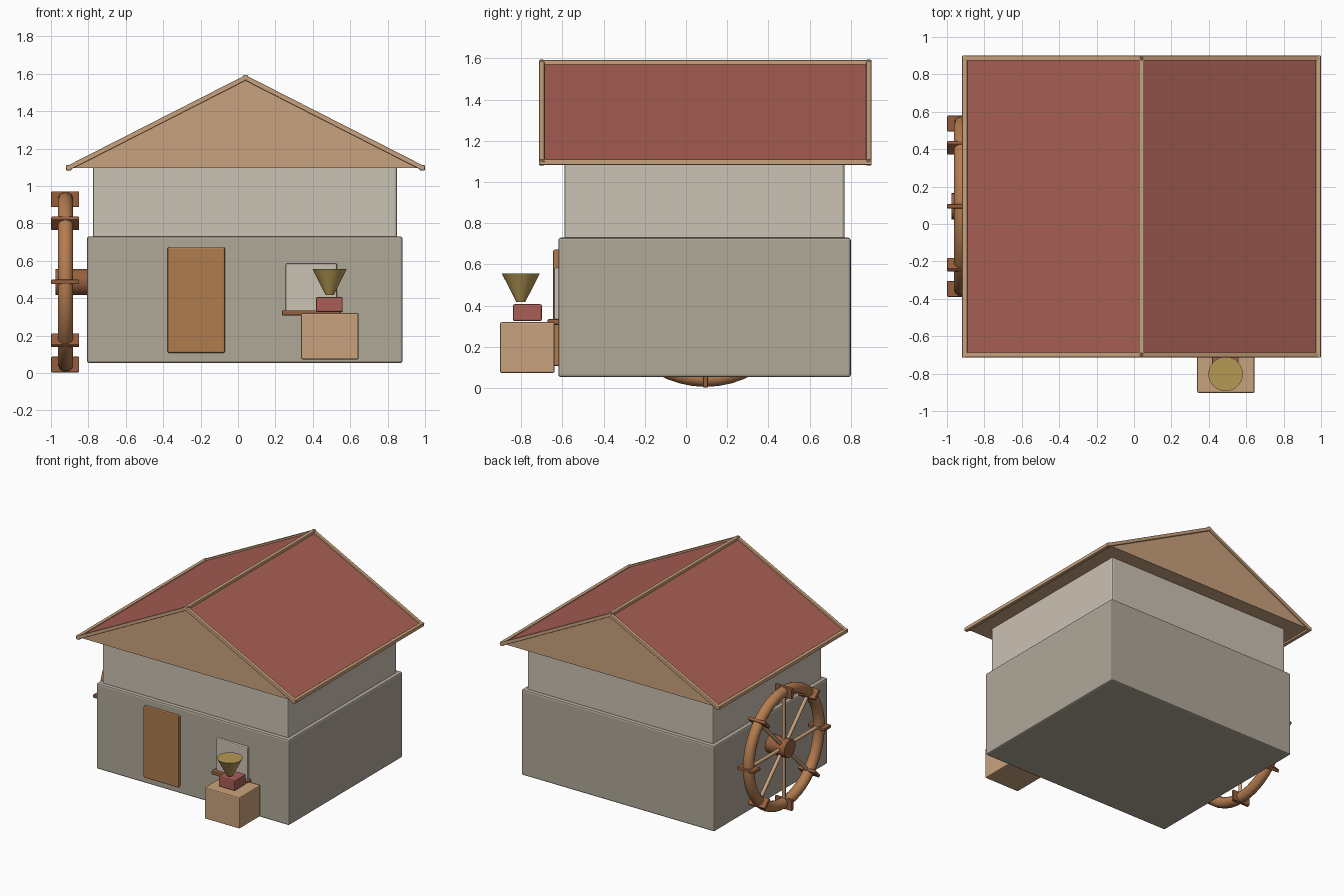
import bpy, bmesh, math
from mathutils import Vector, Matrix

if "Cube" in bpy.data.objects:
    bpy.data.objects.remove(bpy.data.objects["Cube"], do_unlink=True)


def material(name, code):
    def linear(v):
        return v / 12.92 if v <= 0.04045 else ((v + 0.055) / 1.055) ** 2.4
    rgb = [linear(int(code[i:i + 2], 16) / 255) for i in (0, 2, 4)]
    m = bpy.data.materials.new(name)
    m.use_nodes = True
    m.diffuse_color = (*rgb, 1)
    bsdf = m.node_tree.nodes["Principled BSDF"]
    bsdf.inputs["Base Color"].default_value = (*rgb, 1)
    bsdf.inputs["Roughness"].default_value = 0.8
    return m


STONE = material("grey stone", "B0A899")
PLASTER = material("pale plaster", "CBC2B4")
RED = material("roof red", "A85F55")
TAN = material("light timber", "C9A27D")
DOOR = material("door wood", "AF7C4D")
WHEEL = material("wheel wood", "B57D50")
DARK = material("dark wood", "965F3E")
BRASS = material("brass", "B69A55")


def finish(bm, name, mats, bevel=0):
    mesh = bpy.data.meshes.new(name)
    bmesh.ops.recalc_face_normals(bm, faces=bm.faces)
    bm.to_mesh(mesh)
    bm.free()
    for m in mats:
        mesh.materials.append(m)
    ob = bpy.data.objects.new(name, mesh)
    bpy.context.collection.objects.link(ob)
    if bevel:
        mod = ob.modifiers.new("soft edges", "BEVEL")
        mod.width = bevel
        mod.segments = 2
    return ob


def smooth(ob, angle=40):
    bpy.ops.object.select_all(action="DESELECT")
    ob.select_set(True)
    bpy.context.view_layer.objects.active = ob
    bpy.ops.object.shade_smooth_by_angle(angle=math.radians(angle))


def box(name, x, y, z, mat, bevel=0.008):
    """Box spanning the (low, high) pairs x, y and z."""
    bm = bmesh.new()
    spans = (x, y, z)
    mid = Vector([(a + b) / 2 for a, b in spans])
    size = Vector([b - a for a, b in spans])
    bmesh.ops.create_cube(bm, size=1, matrix=Matrix.Translation(mid) @ Matrix.Diagonal(size.to_4d()))
    return finish(bm, name, [mat], bevel)


def beam(name, a, b, thick, mat):
    """Square timber running between two points."""
    a, b = Vector(a), Vector(b)
    d = b - a
    bm = bmesh.new()
    turn = d.to_track_quat("X", "Z").to_matrix().to_4x4()
    scale = Matrix.Diagonal((d.length + thick, thick, thick, 1))
    bmesh.ops.create_cube(bm, size=1, matrix=Matrix.Translation((a + b) / 2) @ turn @ scale)
    return finish(bm, name, [mat], 0.004)


def rod(name, a, b, r1, r2, mat, sides=24):
    a, b = Vector(a), Vector(b)
    d = b - a
    bm = bmesh.new()
    turn = d.to_track_quat("Z", "Y").to_matrix().to_4x4()
    bmesh.ops.create_cone(bm, cap_ends=True, segments=sides, radius1=r1, radius2=r2,
                          depth=d.length, matrix=Matrix.Translation((a + b) / 2) @ turn)
    ob = finish(bm, name, [mat])
    smooth(ob)
    return ob


# Walls
box("lower_wall", (-0.807, 0.88), (-0.62, 0.80), (0.053, 0.73), STONE, 0.012)
box("upper_wall", (-0.775, 0.85), (-0.59, 0.77), (0.68, 1.12), PLASTER, 0.012)

# Solid gable roof with red slopes
left, right, ridge = (-0.905, 1.097), (0.985, 1.097), (0.04, 1.578)
front, back = -0.70, 0.887
bm = bmesh.new()
ends = [[bm.verts.new((x, y, z)) for x, z in (left, right, ridge)] for y in (front, back)]
for end in ends:
    bm.faces.new(end)
for i in range(3):
    j = (i + 1) % 3
    face = bm.faces.new((ends[0][i], ends[0][j], ends[1][j], ends[1][i]))
    face.material_index = 0 if i == 0 else 1
finish(bm, "roof", [TAN, RED])

# Timber trim along the roof edges
for name, (x, z) in (("left_eave", left), ("right_eave", right), ("ridge_beam", ridge)):
    beam(name, (x, front, z), (x, back, z), 0.028, TAN)
for end_name, y in (("front", front), ("back", back)):
    for side, (x, z) in (("left", left), ("right", right)):
        beam(f"{end_name}_{side}_rake", (x, y, z), (ridge[0], y, ridge[1]), 0.026, TAN)

# Door, window and sill
box("door", (-0.377, -0.07), (-0.645, -0.60), (0.107, 0.672), DOOR)
box("window", (0.255, 0.53), (-0.64, -0.60), (0.32, 0.585), PLASTER)
box("window_sill", (0.235, 0.55), (-0.672, -0.60), (0.307, 0.335), DARK, 0.006)

# Grinder on its stand
box("stand", (0.338, 0.645), (-0.903, -0.638), (0.073, 0.32), TAN)
box("grinder_body", (0.418, 0.56), (-0.84, -0.70), (0.325, 0.407), RED)
rod("hopper", (0.49, -0.802, 0.418), (0.49, -0.802, 0.556), 0.022, 0.092, BRASS, 32)

# Water wheel
cx, cy, cz = -0.922, 0.095, 0.487
bpy.ops.mesh.primitive_torus_add(major_radius=0.44, minor_radius=0.041, major_segments=48,
                                 minor_segments=14, location=(cx, cy, cz),
                                 rotation=(0, math.pi / 2, 0))
rim = bpy.context.object
rim.name = "wheel_rim"
rim.data.materials.append(WHEEL)
smooth(rim, 60)
rod("wheel_hub", (-0.975, cy, cz), (-0.79, cy, cz), 0.07, 0.07, DARK)
for i in range(8):
    a = i * math.pi / 4
    out = Vector((0, math.cos(a), math.sin(a)))
    hub = Vector((cx, cy, cz))
    rod(f"spoke_{i + 1}", hub, hub + out * 0.43, 0.014, 0.014, TAN, 12)
    paddle = box(f"paddle_{i + 1}", (-0.075, 0.075), (0.4, 0.484), (-0.012, 0.012), DARK, 0.005)
    paddle.location = (cx - 0.002, cy, cz)
    paddle.rotation_euler.x = a
